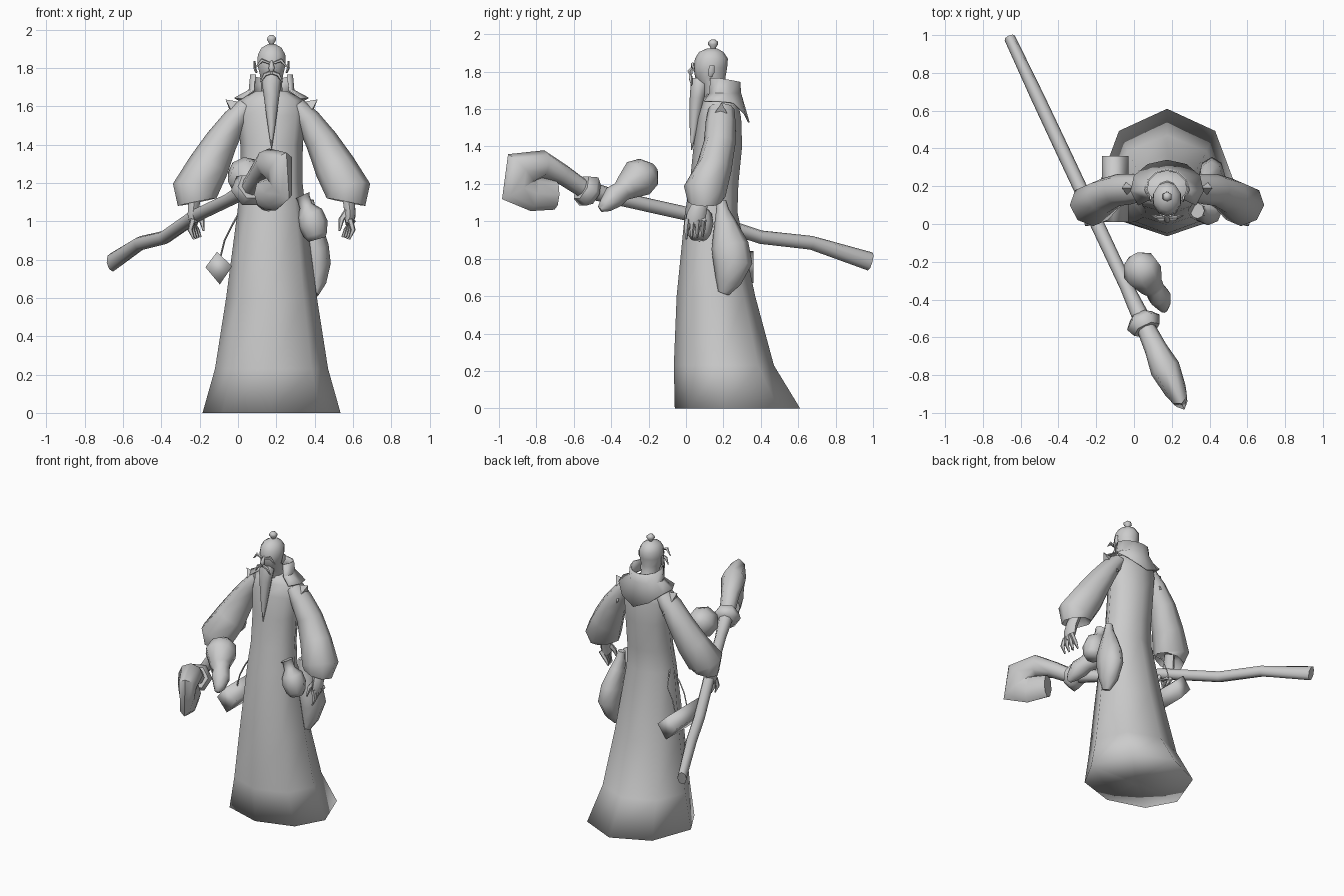
import bpy, bmesh, math
from mathutils import Vector

CX = 0.175  # body centre line
grey = bpy.data.materials.new("plain grey")
grey.diffuse_color = (0.6, 0.6, 0.6, 1)


def finish(name, bm, angle=60):
    bmesh.ops.recalc_face_normals(bm, faces=bm.faces)
    me = bpy.data.meshes.new(name)
    bm.to_mesh(me)
    bm.free()
    ob = bpy.data.objects.new(name, me)
    bpy.context.collection.objects.link(ob)
    me.materials.append(grey)
    bpy.ops.object.select_all(action='DESELECT')
    ob.select_set(True)
    bpy.context.view_layer.objects.active = ob
    bpy.ops.object.shade_smooth_by_angle(angle=math.radians(angle))
    return ob


def loft(name, rings, closed=True, caps=True, angle=60):
    bm = bmesh.new()
    vs = [[bm.verts.new(p) for p in r] for r in rings]
    n = len(vs[0])
    for a, b in zip(vs, vs[1:]):
        for i in range(n if closed else n - 1):
            j = (i + 1) % n
            bm.faces.new((a[i], a[j], b[j], b[i]))
    if caps:
        bm.faces.new(vs[0])
        bm.faces.new(vs[-1])
    return finish(name, bm, angle)


def stack(name, rows, n, angle=60):
    """Horizontal ovals from rows of (z, half width, front y, back y, optional widest y)."""
    rings = []
    for z, hx, yf, yb, *mid in rows:
        ym = mid[0] if mid else (yf + yb) / 2
        ring = []
        for i in range(n):
            a = 2 * math.pi * i / n
            c = math.cos(a)
            ring.append((CX + hx * math.sin(a), ym - c * ((ym - yf) if c > 0 else (yb - ym)), z))
        rings.append(ring)
    return loft(name, rings, angle=angle)


def tube(name, pts, radii, n=8, side=(0, 1, 0), hollow=0, angle=60):
    """Swept oval; each radius is one number or (along side, across)."""
    pts = [Vector(p) for p in pts]
    rings = []
    for k, p in enumerate(pts):
        t = (pts[min(k + 1, len(pts) - 1)] - pts[max(k - 1, 0)]).normalized()
        v = t.cross(Vector(side)).normalized()
        u = v.cross(t)
        r = radii[k]
        ru, rv = r if isinstance(r, tuple) else (r, r)
        rings.append([p + u * ru * math.cos(2 * math.pi * i / n) + v * rv * math.sin(2 * math.pi * i / n)
                      for i in range(n)])
    if hollow:  # recessed opening at the end
        c = pts[-1] - t * hollow
        rings.append([c + (q - pts[-1]) * 0.65 for q in rings[-1]])
    return loft(name, rings, angle=angle)


# robe, softly shaded over the hem
stack("robe", [(0, .03, .2, .26), (0, .36, -.06, .61, .21), (.23, .295, -.065, .47, .18),
               (.6, .237, -.05, .37), (1.05, .178, -.005, .275), (1.2, .162, .02, .28),
               (1.4, .163, .04, .30), (1.55, .18, .06, .295), (1.63, .17, .085, .28),
               (1.68, .08, .10, .23)], 8, angle=180)

# head, beard and bun
stack("head", [(1.64, .06, .10, .24), (1.73, .058, .08, .215), (1.765, .064, .05, .21),
               (1.82, .078, .04, .22), (1.87, .075, .048, .224), (1.905, .055, .07, .2),
               (1.925, .018, .115, .165)], 10)
stack("beard", [(1.765, .03, .03, .09), (1.735, .052, .025, .12), (1.66, .042, .02, .1),
                (1.5, .02, .02, .065), (1.38, .002, .028, .032)], 8)
stack("hair_bun", [(1.915, .012, .13, .16), (1.93, .016, .13, .16), (1.945, .027, .118, .172),
                   (1.96, .025, .119, .171), (1.972, .01, .135, .155)], 6)
tube("nose", [(CX, .045, 1.835), (CX, .02, 1.80), (CX, .03, 1.785)], [.006, .016, .012], 6, (1, 0, 0))

# collar standing at the neck and flaring into a short cape
rings = []
for kind in range(3):
    ring = []
    for i in range(9):
        a = math.radians(-128 + 32 * i)
        c, s = math.cos(a), math.sin(a)
        drop = .115 * max(0, c) ** 3
        rx, ry, z = [(.112, .10, 1.765 - .02 * max(0, c)), (.12, .105, 1.685), (.195, .15, 1.645 - drop)][kind]
        ring.append((CX + rx * s, .19 + ry * c, z))
    rings.append(ring)
collar = loft("collar_cape", rings, closed=False, caps=False, angle=50)
collar.modifiers.new("thickness", 'SOLIDIFY').thickness = .008

for tag, s in (("left", -1), ("right", 1)):
    def P(dx, y, z):
        return (CX + s * dx, y, z)
    # sleeve with a drooping cuff
    tube(tag + "_sleeve",
         [P(.13, .19, 1.60), P(.19, .185, 1.53), P(.26, .18, 1.42), P(.33, .15, 1.285),
          P(.40, .10, 1.16), P(.388, .098, 1.10)],
         [(.07, .05), (.08, .065), (.085, .085), (.095, .108), (.115, .12), (.088, .103)], 8, hollow=.05)
    # pointed shoulder flap
    bm = bmesh.new()
    a, f, b, i = [bm.verts.new(P(*p)) for p in
                  ((.24, .19, 1.635), (.18, .115, 1.52), (.18, .27, 1.48), (.15, .19, 1.62))]
    for tri in ((a, f, i), (a, i, b), (a, b, f), (f, b, i)):
        bm.faces.new(tri)
    finish(tag + "_shoulder_flap", bm, 30)
    # hand
    tube(tag + "_palm", [P(.39, .10, 1.15), P(.405, .075, 1.09), P(.41, .055, 1.03), P(.405, .045, .985)],
         [(.035, .03), (.042, .035), (.052, .032), (.048, .022)], 6)
    for k in range(4):
        y = .002 + .029 * k
        d = .012 * k
        tube(f"{tag}_finger_{k + 1}", [P(.41 + d / 2, y + .005, 1.01), P(.425 - d, y, .955), P(.405 - d, y, .905 + d / 3)],
             [.016, .014, .005], 5)
    tube(tag + "_thumb", [P(.40, .05, 1.06), P(.365, .03, 1.01), P(.355, .01, .95)], [.018, .016, .005], 5)
    # ear, brow and moustache
    tube(tag + "_ear", [P(.078, .13, 1.775), P(.088, .135, 1.80), P(.088, .14, 1.835)],
         [(.01, .007), (.018, .008), (.012, .006)], 6)
    tube(tag + "_brow", [P(.012, .035, 1.825), P(.05, .035, 1.84), P(.085, .045, 1.80)],
         [.007, .011, .003], 5)
    tube(tag + "_moustache", [P(.005, .025, 1.775), P(.035, .025, 1.765), P(.058, .03, 1.725)],
         [.01, .011, .003], 5)


# gnarled staff curling over into a heavy flattened head: (y, z, side radius, upright radius)
def on_staff(y, z):
    return (-.195 - .47 * y, y, z)


side = Vector((1, .47, 0)).normalized()
staff = [(.985, .785, .03, .05), (.67, .885, .036, .037), (.4, .915, .037, .036), (.05, 1.03, .037, .037),
         (-.33, 1.115, .036, .037), (-.55, 1.175, .05, .05), (-.66, 1.25, .06, .055),
         (-.765, 1.305, .08, .075), (-.88, 1.275, .06, .115), (-.885, 1.18, .045, .125),
         (-.815, 1.148, .055, .095), (-.70, 1.142, .055, .08)]
tube("staff", [on_staff(y, z) for y, z, a, b in staff], [(a, b) for y, z, a, b in staff], 8, side)
tube("staff_knot", [on_staff(-.49, 1.145), on_staff(-.52, 1.16), on_staff(-.56, 1.18)],
     [.065, .095, .075], 6, side)

# gourd hung on the staff
tube("staff_gourd", [(.02, -.17, 1.29), (.03, -.2, 1.265), (.045, -.255, 1.23), (.085, -.32, 1.18),
                     (.11, -.345, 1.16), (.135, -.385, 1.13), (.155, -.43, 1.085), (.16, -.46, 1.065)],
     [.03, .085, .105, .07, .055, .062, .04, .018], 8, (1, 0, 0))

# scroll roll with its cords
scroll = [(-.17, .76), (-.11, .84), (-.03, .765), (-.095, .67)]
loft("scroll", [[(x, y, z) for x, z in scroll] for y in (.01, .36)], angle=100)
for k, y in enumerate((.12, .25)):
    tube(f"scroll_cord_{k + 1}", [(.02, .15, 1.07), (-.03, y, .98), (-.07, y, .9), (-.09, y, .82)],
         [.005] * 4, 4)

# wine jug on the right hip
tube("hip_jug", [(.335, .07, 1.135), (.342, .07, 1.12), (.355, .07, 1.08), (.375, .07, 1.04),
                 (.392, .07, .985), (.405, .07, .93), (.412, .07, .905)],
     [.042, .034, .035, .068, .077, .062, .045], 8)

# long flask behind the jug
tube("hip_flask", [(.37, .19, 1.11), (.375, .195, 1.06), (.385, .21, .99), (.405, .235, .87),
                   (.412, .25, .78), (.405, .225, .68), (.40, .2, .615)],
     [.025, (.035, .032), (.06, .048), (.1, .068), (.105, .072), (.07, .055), (.03, .02)], 8)
